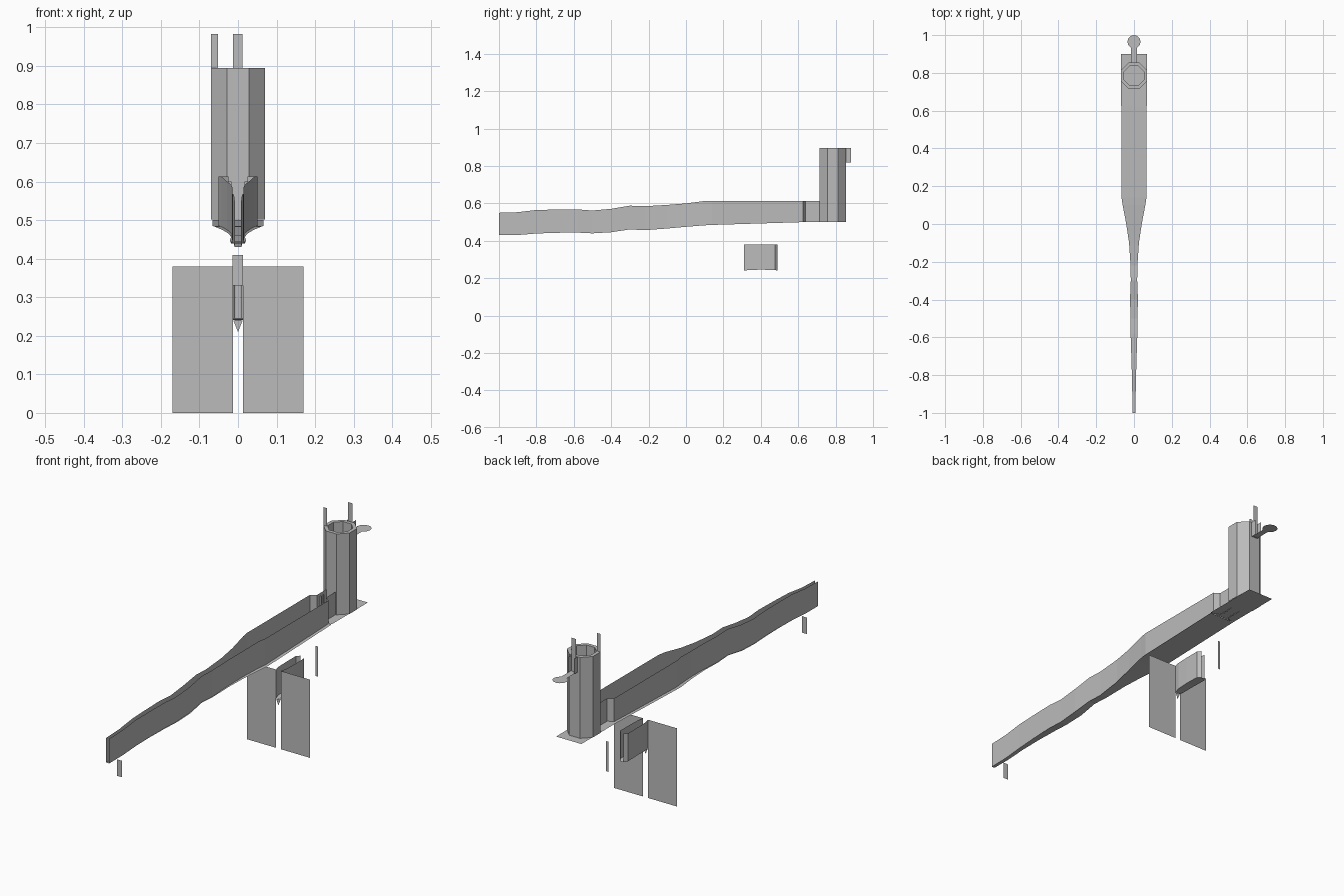
import bpy, bmesh, math
from mathutils import Matrix

cube = bpy.data.objects.get("Cube")
if cube:
    bpy.data.objects.remove(cube, do_unlink=True)

GREY = (0.5, 0.5, 0.5, 1)
mat = bpy.data.materials.new("plain grey")
mat.use_nodes = True
mat.diffuse_color = GREY
mat.node_tree.nodes["Principled BSDF"].inputs["Base Color"].default_value = GREY


def finish(name, bm):
    bmesh.ops.recalc_face_normals(bm, faces=bm.faces)
    mesh = bpy.data.meshes.new(name)
    bm.to_mesh(mesh)
    bm.free()
    mesh.materials.append(mat)
    obj = bpy.data.objects.new(name, mesh)
    bpy.context.collection.objects.link(obj)
    return obj


def sheet(name, row_a, row_b):
    """Ruled surface between two matching rows of points."""
    bm = bmesh.new()
    a = [bm.verts.new(p) for p in row_a]
    b = [bm.verts.new(p) for p in row_b]
    for i in range(len(a) - 1):
        bm.faces.new((a[i], a[i + 1], b[i + 1], b[i]))
    return finish(name, bm)


def polygon(name, points):
    bm = bmesh.new()
    bm.faces.new([bm.verts.new(p) for p in points])
    return finish(name, bm)


def upright(name, x0, x1, y, z0, z1):
    """Thin vertical board facing the front."""
    return polygon(name, [(x0, y, z0), (x1, y, z0), (x1, y, z1), (x0, y, z1)])


def flat(name, x0, x1, y0, y1, z):
    return polygon(name, [(x0, y0, z), (x1, y0, z), (x1, y1, z), (x0, y1, z)])


# Long trough: y, floor half width, wall half width, floor z, wall top z
trough = [
    (-1.0, .008, .008, .43, .55), (-.9, .009, .009, .431, .553),
    (-.8, .011, .010, .439, .565), (-.7, .014, .012, .443, .567),
    (-.58, .018, .014, .444, .568), (-.5, .018, .014, .440, .562),
    (-.4, .021, .016, .446, .571), (-.3, .017, .014, .461, .588),
    (-.22, .018, .014, .457, .585), (-.1, .026, .018, .466, .592),
    (0, .041, .028, .475, .600), (.1, .060, .043, .483, .613),
    (.14, .066, .050, .485, .613), (.4, .066, .050, .493, .613),
    (.625, .066, .050, .500, .613),
]
sheet("trough_floor", [(-f, y, z) for y, f, w, z, t in trough],
      [(f, y, z) for y, f, w, z, t in trough])
for side, s in (("left", 1), ("right", -1)):
    sheet(f"trough_wall_{side}", [(s * w, y, z) for y, f, w, z, t in trough],
          [(s * w, y, t) for y, f, w, z, t in trough])
    # End wall and narrow inlet joining the trough to the tower
    inlet = [(s * .05, .625), (s * .024, .64), (s * .024, .72)]
    sheet(f"inlet_wall_{side}", [(x, y, .5) for x, y in inlet],
          [(x, y, .613) for x, y in inlet])
    # Guide fins that hold the inlet gate
    for y in (.665, .685):
        upright(f"inlet_guide_{side}", s * .017, s * .024, y, .5, .6)

# Tower standing on a base plate
flat("base_plate", -.068, .068, .625, .9, .502)
CENTRE = .785


def ring(half, z):
    r = half / math.cos(math.pi / 8)
    return [(r * math.cos(a), CENTRE + r * math.sin(a), z)
            for a in (math.pi / 8 + k * math.pi / 4 for k in range(9))]


TOP = .895
sheet("tower_outer_wall", ring(.07, .502), ring(.07, TOP))
sheet("tower_inner_wall", ring(.053, .502), ring(.053, TOP))
sheet("tower_rim", ring(.07, TOP), ring(.053, TOP))

# Sluice boards above the tower
upright("side_gate", -.07, -.052, .757, TOP, .983)
upright("rear_gate", -.013, .012, .862, .82, .983)

# Round landing behind the tower with its neck and cheeks
bm = bmesh.new()
bmesh.ops.create_circle(bm, cap_ends=True, segments=12, radius=.035,
                        matrix=Matrix.Translation((0, .965, .82)))
finish("round_landing", bm)
flat("landing_neck", -.015, .015, .85, .94, .821)
for side, s in (("left", 1), ("right", -1)):
    x = s * .016
    polygon(f"landing_cheek_{side}",
            [(x, .855, .82), (x, .883, .82), (x, .883, TOP), (x, .855, TOP)])

# Loose boards below the trough
upright("front_gate", -.014, .013, -.91, .33, .41)
upright("inlet_gate", -.006, .006, .605, .238, .384)

# Dam: two large boards either side of a small spillway
for side, s in (("left", 1), ("right", -1)):
    upright(f"dam_board_{side}", s * .013, s * .17, .31, 0, .38)

# Spillway: y, half width, floor z
spill = [(.31, .013, .241), (.34, .02, .244), (.4, .022, .246),
         (.475, .022, .244), (.49, .008, .241)]
sheet("spillway_floor", [(-w, y, z) for y, w, z in spill],
      [(w, y, z) for y, w, z in spill])
for side, s in (("left", 1), ("right", -1)):
    sheet(f"spillway_wall_{side}", [(s * w, y, z) for y, w, z in spill],
          [(s * w, y, .38) for y, w, z in spill])
polygon("spillway_lip", [(-.012, .31, .24), (.012, .31, .24), (0, .31, .21)])
